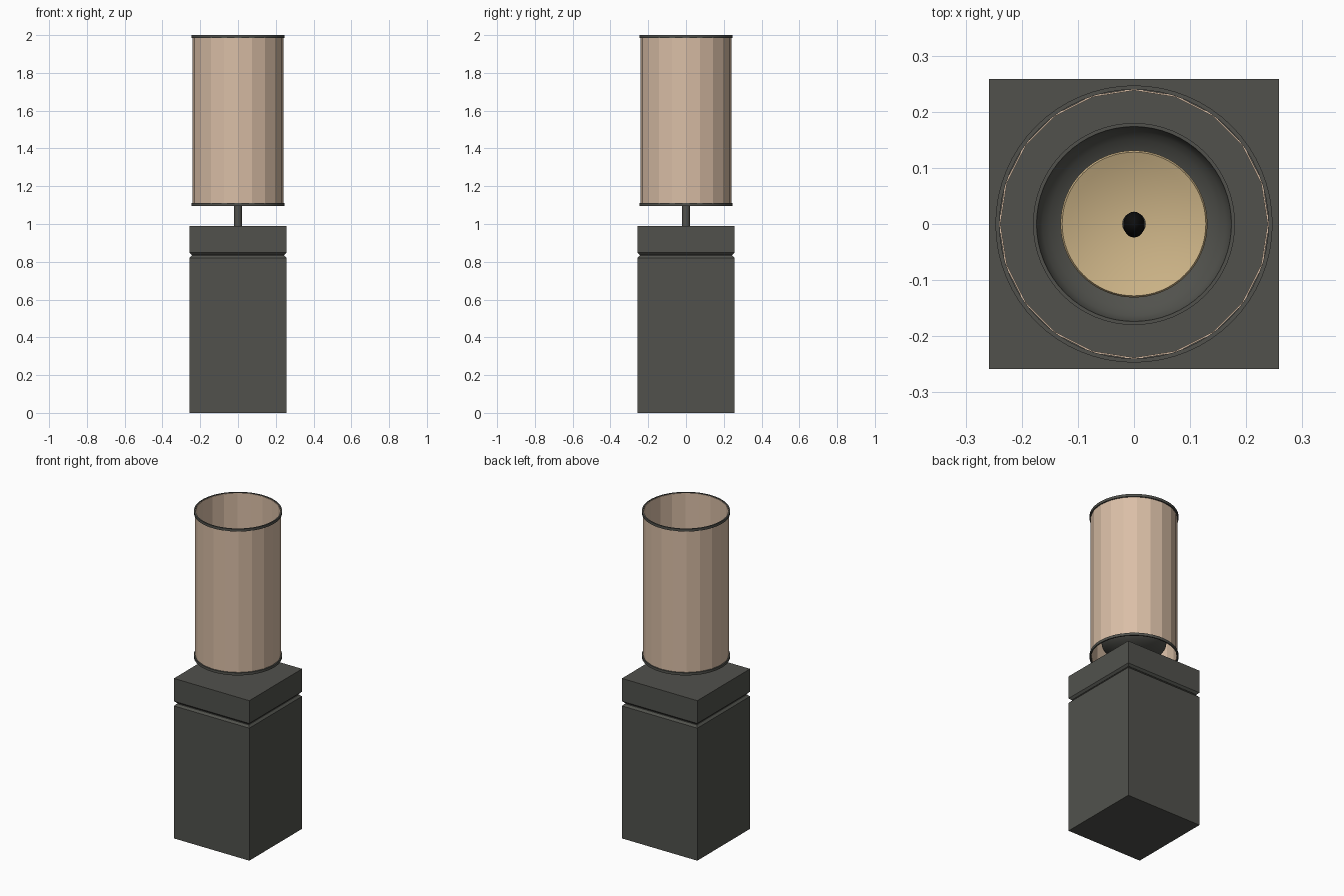
import bpy, bmesh, math
from mathutils import Vector

cube = bpy.data.objects.get("Cube")
if cube:
    bpy.data.objects.remove(cube, do_unlink=True)


def material(name, rgb):
    m = bpy.data.materials.new(name)
    m.use_nodes = True
    colour = (*rgb, 1)
    m.diffuse_color = colour
    m.node_tree.nodes["Principled BSDF"].inputs["Base Color"].default_value = colour
    return m


charcoal = material("charcoal metal", (0.082, 0.083, 0.073))
beige = material("beige shade", (0.70, 0.52, 0.385))
brass = material("pale brass", (0.60, 0.45, 0.24))
black = material("black", (0.004, 0.004, 0.004))


def finish(name, bm, mat, smooth=False):
    bmesh.ops.recalc_face_normals(bm, faces=bm.faces)
    mesh = bpy.data.meshes.new(name)
    bm.to_mesh(mesh)
    bm.free()
    mesh.materials.append(mat)
    obj = bpy.data.objects.new(name, mesh)
    bpy.context.collection.objects.link(obj)
    if smooth:
        bpy.ops.object.select_all(action="DESELECT")
        obj.select_set(True)
        bpy.context.view_layer.objects.active = obj
        bpy.ops.object.shade_smooth_by_angle(angle=math.radians(35))
    return obj


def lathe(name, profile, mat, sides=64, smooth=True):
    """Spin a closed (radius, height) outline around the z axis."""
    bm = bmesh.new()
    verts = [bm.verts.new((r, 0, z)) for r, z in profile]
    edges = [bm.edges.new((a, b)) for a, b in zip(verts, verts[1:] + verts[:1])]
    bmesh.ops.spin(bm, geom=verts + edges, axis=(0, 0, 1), cent=(0, 0, 0),
                   angle=math.tau, steps=sides, use_duplicate=False)
    bmesh.ops.remove_doubles(bm, verts=bm.verts, dist=0.0005)
    return finish(name, bm, mat, smooth)


def block(name, half, z0, z1, bevel_z=None):
    """Square block; the four edges at height bevel_z are chamfered."""
    bm = bmesh.new()
    bmesh.ops.create_cube(bm, size=1)
    bmesh.ops.scale(bm, vec=(2 * half, 2 * half, z1 - z0), verts=bm.verts)
    bmesh.ops.translate(bm, vec=Vector((0, 0, (z0 + z1) / 2)), verts=bm.verts)
    if bevel_z is not None:
        rim = [e for e in bm.edges if all(abs(v.co.z - bevel_z) < 1e-4 for v in e.verts)]
        bmesh.ops.bevel(bm, geom=rim, offset=0.012, segments=1, affect="EDGES")
    return finish(name, bm, charcoal)


# Square pedestal with a shadow groove below its cap
block("pedestal_body", 0.258, 0.0, 0.832, bevel_z=0.832)
block("pedestal_neck", 0.243, 0.81, 0.86)
block("pedestal_cap", 0.258, 0.837, 0.99, bevel_z=0.837)

# Post
lathe("post", [(0, 0.98), (0.021, 0.98), (0.021, 1.15), (0, 1.15)], charcoal, 32)

# Outer bowl on the post
outer = [(0.18 * math.sin(a), 1.185 - 0.08 * math.cos(a))
         for a in [math.radians(d) for d in range(0, 91, 10)]]
inner = [(r * 0.965, z + 0.006 * (1.185 - z) / 0.08) for r, z in reversed(outer)]
lathe("outer_bowl", outer + inner, charcoal)

# Shallow brass dish nested in the bowl
steps = [i / 8 for i in range(9)]
dish_top = [(0.128 * t, 1.145 + 0.025 * t * t) for t in steps]
dish_low = [(0.131 * t, 1.138 + 0.027 * t * t) for t in reversed(steps)]
lathe("brass_dish", dish_top + dish_low, brass)

# Small rounded wick in the middle
bm = bmesh.new()
bmesh.ops.create_uvsphere(bm, u_segments=24, v_segments=16, radius=1)
bmesh.ops.scale(bm, vec=(0.019, 0.023, 0.04), verts=bm.verts)
bmesh.ops.translate(bm, vec=Vector((0, -0.001, 1.175)), verts=bm.verts)
finish("wick", bm, black, smooth=True)

# Faceted open shade
lathe("shade", [(0.241, 1.1), (0.241, 1.997), (0.238, 1.997), (0.238, 1.1)],
      beige, sides=20, smooth=False)

# Rim bands at both ends of the shade
for name, z in (("bottom_rim", 1.094), ("top_rim", 1.984)):
    lathe(name, [(0.2395, z), (0.247, z), (0.247, z + 0.016), (0.2395, z + 0.016)], charcoal)
